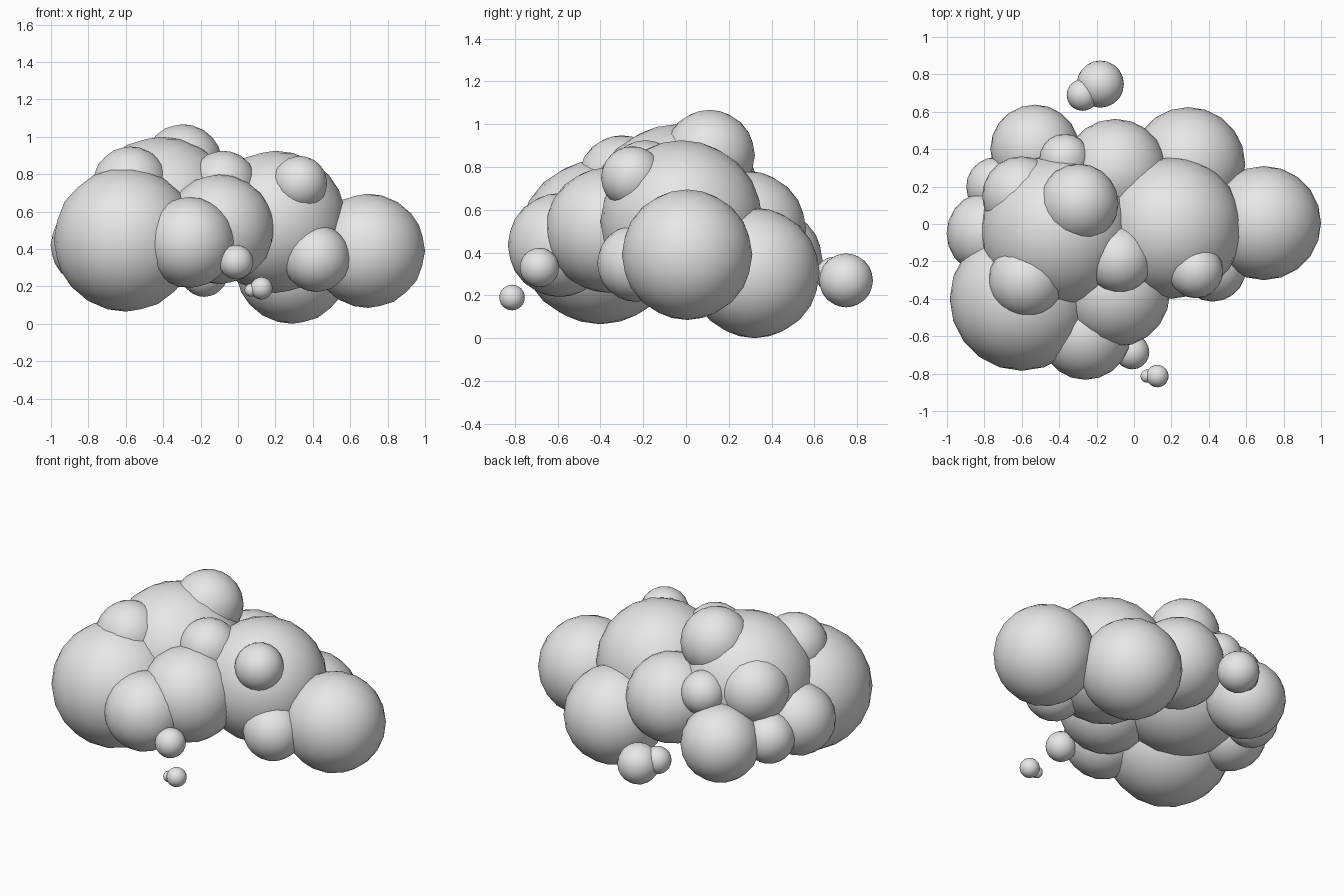
import bpy

# One flat grey for the whole cloud
grey = bpy.data.materials.new("cloud_grey")
grey.diffuse_color = (0.8, 0.8, 0.8, 1)


def puff(name, x, y, z, radius):
    """A smooth ball of cloud."""
    bpy.ops.mesh.primitive_ico_sphere_add(subdivisions=3, radius=radius, location=(x, y, z))
    ob = bpy.context.object
    ob.name = name
    ob.data.materials.append(grey)
    bpy.ops.object.shade_smooth()


# Large puffs that form the body
puff("front_left_puff", -0.60, -0.40, 0.45, 0.385)
puff("upper_left_puff", -0.41, -0.04, 0.59, 0.41)
puff("upper_right_puff", 0.20, -0.02, 0.545, 0.38)
puff("right_end_puff", 0.695, 0.005, 0.39, 0.305)
puff("back_right_puff", 0.29, 0.32, 0.305, 0.305)
puff("front_middle_puff", -0.10, -0.365, 0.505, 0.293)
puff("back_middle_puff", -0.10, 0.285, 0.505, 0.277)

# Medium puffs around the edge
puff("front_puff", -0.26, -0.59, 0.435, 0.243)
puff("back_left_puff", -0.53, 0.40, 0.365, 0.238)
puff("left_end_puff", -0.78, -0.05, 0.42, 0.222)
puff("crown_puff", -0.295, 0.11, 0.855, 0.212)
puff("left_shoulder_puff", -0.60, 0.15, 0.64, 0.212)
puff("front_shoulder_puff", -0.575, -0.30, 0.745, 0.203)

# Small puffs that fill the gaps
puff("saddle_puff", -0.08, -0.19, 0.745, 0.18)
puff("front_right_puff", 0.42, -0.235, 0.35, 0.18)
puff("left_gap_puff", -0.74, 0.20, 0.38, 0.157)
puff("right_bump", 0.33, -0.25, 0.75, 0.147)
puff("back_bump", -0.37, 0.345, 0.63, 0.137)

# Loose wisps in front and behind
puff("front_wisp", -0.01, -0.685, 0.33, 0.092)
puff("far_front_wisp", 0.125, -0.813, 0.19, 0.06)
puff("far_front_wisp_bud", 0.07, -0.813, 0.18, 0.035)
puff("back_wisp", -0.18, 0.748, 0.27, 0.126)
puff("back_wisp_bud", -0.275, 0.69, 0.295, 0.085)
